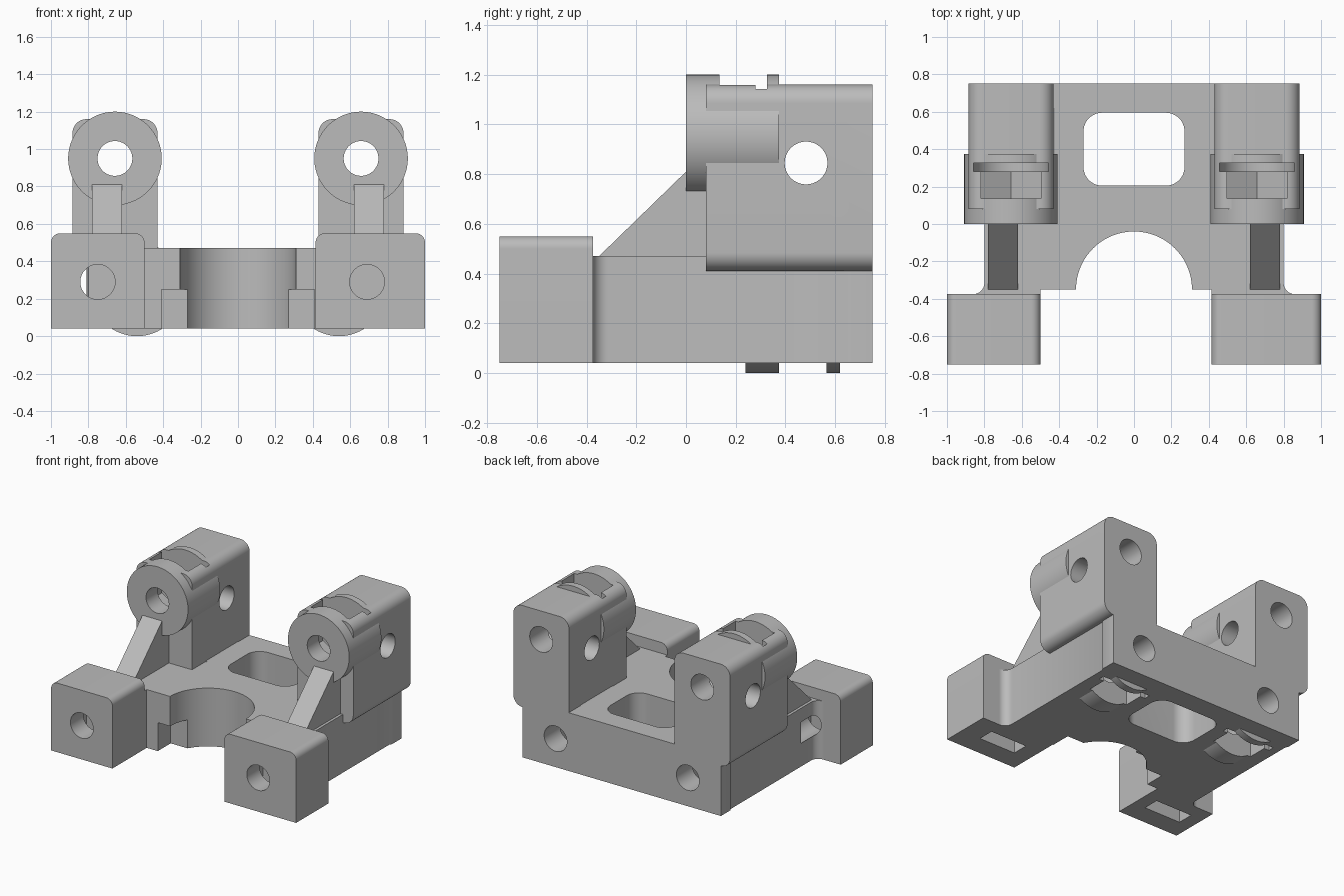
import bpy, bmesh
from math import sin, cos, pi
from mathutils import Vector

old = bpy.data.objects.get("Cube")
if old:
    bpy.data.objects.remove(old, do_unlink=True)

grey = bpy.data.materials.new("plain_grey")
grey.use_nodes = True
grey.diffuse_color = (0.5, 0.5, 0.5, 1)
grey.node_tree.nodes["Principled BSDF"].inputs["Base Color"].default_value = (0.5, 0.5, 0.5, 1)

parts, cutters = [], []


def prism(name, pts, axis, lo, hi, group):
    """Extrude a closed 2D profile along an axis (remaining axes in x, y, z order)."""
    def place(p, t):
        v = list(p)
        v.insert("xyz".index(axis), t)
        return Vector(v)
    bm = bmesh.new()
    face = bm.faces.new([bm.verts.new(place(p, lo)) for p in pts])
    ext = bmesh.ops.extrude_face_region(bm, geom=[face])
    verts = [g for g in ext["geom"] if isinstance(g, bmesh.types.BMVert)]
    shift = place((0, 0), hi - lo)
    bmesh.ops.translate(bm, verts=verts, vec=shift)
    bmesh.ops.recalc_face_normals(bm, faces=bm.faces)
    me = bpy.data.meshes.new(name)
    bm.to_mesh(me)
    bm.free()
    me.materials.append(grey)
    ob = bpy.data.objects.new(name, me)
    bpy.context.collection.objects.link(ob)
    group.append(ob)
    return ob


def arc(cx, cy, r, a0, a1, n=12):
    return [(cx + r * cos(a0 + (a1 - a0) * i / n), cy + r * sin(a0 + (a1 - a0) * i / n))
            for i in range(n + 1)]


def circle(cx, cy, r, n=64):
    return arc(cx, cy, r, 0, 2 * pi, n)[:-1]


def box(x0, x1, y0, y1):
    return [(x0, y0), (x1, y0), (x1, y1), (x0, y1)]


def round_box(x0, x1, y0, y1, r, bottom=True):
    top = arc(x1 - r, y1 - r, r, 0, pi / 2) + arc(x0 + r, y1 - r, r, pi / 2, pi)
    if not bottom:
        return top + [(x0, y0), (x1, y0)]
    return (top + arc(x0 + r, y0 + r, r, pi, 1.5 * pi)
            + arc(x1 - r, y0 + r, r, 1.5 * pi, 2 * pi))


def clamp_slots(cx, cz, y, up):
    """Hex nut slot and washer slot, open upward (up=1) or downward (up=-1)."""
    far = cz + up * 0.4
    nut = [(cx - 0.16, far), (cx + 0.16, far), (cx + 0.16, cz - up * 0.092),
           (cx, cz - up * 0.185), (cx - 0.16, cz - up * 0.092)]
    prism("nut_slot", nut, "y", y + 0.135, y + 0.285, cutters)
    washer = [(cx + 0.2, far)] + arc(cx, cz, 0.2, 0, -up * pi, 32) + [(cx - 0.2, far)]
    prism("washer_slot", washer, "y", y + 0.28, y + 0.325, cutters)


# Base plate with arched front and flared arms
def flank(s, inner):
    return ([(s * inner, -0.35), (s * inner, -0.375)]
            + [(s * x, y) for x, y in arc(0.86, -0.315, 0.06, 1.5 * pi, pi)]
            + [(s * 0.8, 0.62), (s * 0.81, 0.64), (s * 0.81, 0.75)])


outline = flank(1, 0.415) + flank(-1, 0.5)[::-1] + arc(0, -0.35, 0.31, pi, 0, 48)
prism("base_plate", outline, "z", 0.04, 0.47, parts)
prism("centre_window", round_box(-0.27, 0.27, 0.205, 0.595, 0.1), "z", -0.1, 0.6, cutters)

for s, side in ((1, "left"), (-1, "right")):
    # Towers with clamp barrels and gussets
    xa, xb = sorted((s * 0.43, s * 0.885))
    prism(side + "_tower", round_box(xa, xb, 0.41, 1.16, 0.075), "y", 0.08, 0.75, parts)
    prism(side + "_upper_barrel", circle(s * 0.658, 0.95, 0.25, 96), "y", 0, 0.375, parts)
    xa, xb = sorted((s * 0.62, s * 0.78))
    prism(side + "_gusset", [(-0.35, 0.45), (-0.35, 0.47), (0, 0.81), (0.1, 0.81), (0.1, 0.45)],
          "x", xa, xb, parts)
    clamp_slots(s * 0.658, 0.95, 0, 1)
    prism("upper_bore", circle(s * 0.658, 0.95, 0.093), "y", -0.1, 0.9, cutters)

    # Lower clamp barrels under the base
    prism(side + "_lower_barrel", circle(s * 0.54, 0.25, 0.25, 96), "y", 0.24, 0.62, parts)
    clamp_slots(s * 0.54, 0.25, 0.24, -1)
    prism("lower_bore", circle(s * 0.54, 0.25, 0.093), "y", 0.2, 0.9, cutters)

    # Recess beside the arch
    xa, xb = sorted((s * 0.2, s * 0.41))
    prism("arch_recess", box(xa, xb, -0.45, -0.2), "z", -0.1, 0.25, cutters)

# Front blocks with bolt holes and nut pockets
for side, x0, x1, hole in (("left", 0.415, 1, 0.69), ("right", -1, -0.5, -0.75)):
    prism(side + "_front_block", round_box(x0, x1, 0.04, 0.55, 0.05, False),
          "y", -0.75, -0.375, parts)
    prism("front_bore", circle(hole, 0.29, 0.093), "y", -0.9, -0.2, cutters)
    prism("nut_pocket", box(hole - 0.15, hole + 0.15, -0.6, -0.48), "z", -0.1, 0.44, cutters)

# Cross hole through both towers
prism("cross_bore", circle(0.483, 0.845, 0.086), "x", -1.2, 1.2, cutters)


def bounds(ob):
    cs = [v.co for v in ob.data.vertices]
    return [(min(c[i] for c in cs), max(c[i] for c in cs)) for i in range(3)]


# Cut every part with the cutters that reach it, then keep the plain mesh
for ob in parts:
    pb = bounds(ob)
    for c in cutters:
        if all(a[0] < b[1] and b[0] < a[1] for a, b in zip(pb, bounds(c))):
            m = ob.modifiers.new(c.name, "BOOLEAN")
            m.operation, m.solver, m.object = "DIFFERENCE", "EXACT", c
bpy.context.view_layer.update()
dg = bpy.context.evaluated_depsgraph_get()
cut = [bpy.data.meshes.new_from_object(ob.evaluated_get(dg)) for ob in parts]
for ob, me in zip(parts, cut):
    ob.modifiers.clear()
    ob.data = me
for c in cutters:
    bpy.data.objects.remove(c, do_unlink=True)

bpy.ops.object.select_all(action="DESELECT")
for ob in parts:
    ob.select_set(True)
bpy.context.view_layer.objects.active = parts[0]
bpy.ops.object.shade_smooth_by_angle(angle=0.5)
